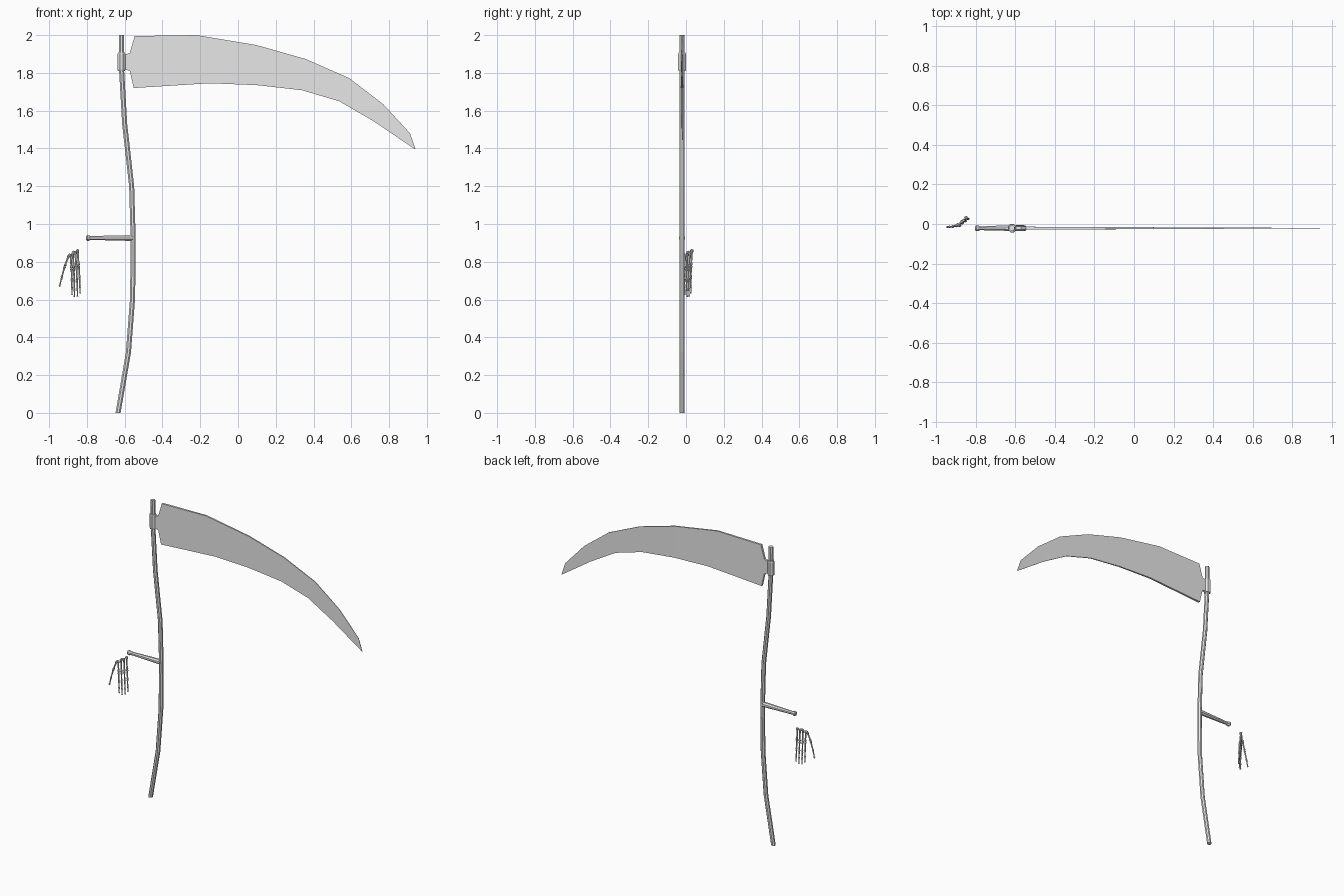
import bpy, bmesh, math
from mathutils import Vector

if "Cube" in bpy.data.objects:
    bpy.data.objects.remove(bpy.data.objects["Cube"])

grey = bpy.data.materials.new("plain_grey")
grey.diffuse_color = (0.8, 0.8, 0.8, 1)
grey.use_nodes = True
grey.node_tree.nodes["Principled BSDF"].inputs["Base Color"].default_value = grey.diffuse_color
Y = -0.021  # plane of the scythe


def finish(bm, name):
    bmesh.ops.recalc_face_normals(bm, faces=bm.faces)
    me = bpy.data.meshes.new(name)
    bm.to_mesh(me)
    bm.free()
    me.materials.append(grey)
    ob = bpy.data.objects.new(name, me)
    bpy.context.collection.objects.link(ob)


def tube(bm, pts, radii, sides):
    """Loft of rings, all perpendicular to the line from first to last point."""
    pts = [Vector(p) for p in pts]
    rot = (pts[-1] - pts[0]).normalized()
    if abs(rot.z) > 0.95 and len(pts) > 6:
        rot = Vector((0, 0, 1))  # level ends for upright parts
    q = rot.to_track_quat('Z', 'Y')
    rings = []
    for p, r in zip(pts, radii):
        ring = []
        for i in range(sides):
            a = 2 * math.pi * (i + 0.5) / sides
            ring.append(bm.verts.new(p + q @ Vector((r * math.cos(a), r * math.sin(a), 0))))
        rings.append(ring)
    for a, b in zip(rings, rings[1:]):
        for i in range(sides):
            j = (i + 1) % sides
            bm.faces.new((a[i], a[j], b[j], b[i]))
    bm.faces.new(rings[0])
    bm.faces.new(rings[-1])


# Curved pole
path = [(-0.635, 0), (-0.58, 0.32), (-0.558, 0.61), (-0.555, 0.92),
        (-0.563, 1.2), (-0.6, 1.53), (-0.616, 1.81), (-0.617, 2.0)]
bm = bmesh.new()
tube(bm, [(x, Y, z) for x, z in path], [0.0145] * len(path), 8)
finish(bm, "pole")

# Side grip with a knob on its end
bm = bmesh.new()
tube(bm, [(x, Y, 0.926) for x in (-0.556, -0.778, -0.782, -0.788, -0.798, -0.804)],
     [0.017, 0.011, 0.012, 0.016, 0.016, 0.011], 8)
finish(bm, "grip")

# Collar that clamps the blade
bm = bmesh.new()
tube(bm, [(-0.617, Y, z) for z in (1.81, 1.817, 1.9, 1.907)],
     [0.02, 0.0225, 0.0225, 0.02], 8)
finish(bm, "blade_collar")

# Blade: stations of (top x, top z, bottom x, bottom z), thinning to the tip
stations = [(-0.605, 1.895, -0.605, 1.82), (-0.573, 1.905, -0.573, 1.81),
            (-0.547, 1.995, -0.552, 1.72), (-0.22, 2.0, -0.15, 1.745),
            (0.098, 1.947, 0.103, 1.735), (0.36, 1.873, 0.34, 1.708),
            (0.589, 1.772, 0.536, 1.65), (0.769, 1.634, 0.72, 1.543),
            (0.911, 1.48, 0.87, 1.441), (0.94, 1.395, 0.936, 1.397)]
bm = bmesh.new()
rings = []
for tx, tz, bx, bz in stations:
    h = 0.0075 - 0.0065 * (tx + 0.605) / 1.545
    rings.append([bm.verts.new(c) for c in ((tx, Y - h, tz), (tx, Y + h, tz),
                                            (bx, Y + h, bz), (bx, Y - h, bz))])
for a, b in zip(rings, rings[1:]):
    for i in range(4):
        j = (i + 1) % 4
        bm.faces.new((a[i], a[j], b[j], b[i]))
bm.faces.new(rings[0])
bm.faces.new(rings[-1])
finish(bm, "blade")


# Skeleton hand: bones with knobbly ends
def bone(bm, a, b, r):
    a, b = Vector(a), Vector(b)
    ts = (0, 0.07, 0.25, 0.75, 0.93, 1)
    ks = (0.6, 1.0, 0.6, 0.55, 0.9, 0.5)
    tube(bm, [a.lerp(b, t) for t in ts], [r * k for k in ks], 7)


def digit(name, joints, r):
    bm = bmesh.new()
    for i, (a, b) in enumerate(zip(joints, joints[1:])):
        bone(bm, a, b, r * (1 - 0.12 * i))
    finish(bm, name)


# top x, y, z and bottom x, y, z of each finger
fingers = [("index_finger", (-0.887, -0.005, 0.842), (-0.879, -0.006, 0.625)),
           ("middle_finger", (-0.875, 0.007, 0.85), (-0.866, 0.006, 0.613)),
           ("ring_finger", (-0.862, 0.019, 0.856), (-0.85, 0.016, 0.615)),
           ("little_finger", (-0.85, 0.031, 0.862), (-0.836, 0.026, 0.632))]
for name, top, end in fingers:
    top, end = Vector(top), Vector(end)
    joints = []
    for t in (0, 0.36, 0.64, 0.84, 1):
        bow = 0.006 * math.sin(math.pi * t)
        joints.append(top.lerp(end, t) + Vector((bow * 0.4, -bow * 0.4, 0)))
    digit(name, joints, 0.0085)

digit("thumb", [(-0.897, -0.008, 0.832), (-0.917, -0.013, 0.778),
                (-0.934, -0.015, 0.715), (-0.945, -0.015, 0.668)], 0.0085)

# Wrist knobs above the fingers
bm = bmesh.new()
for x, y, z in ((-0.892, -0.005, 0.838), (-0.87, 0.011, 0.853), (-0.85, 0.031, 0.862)):
    v = bmesh.ops.create_icosphere(bm, subdivisions=1, radius=0.0105)["verts"]
    bmesh.ops.translate(bm, verts=v, vec=(x, y, z - 0.004))
finish(bm, "wrist_bones")
